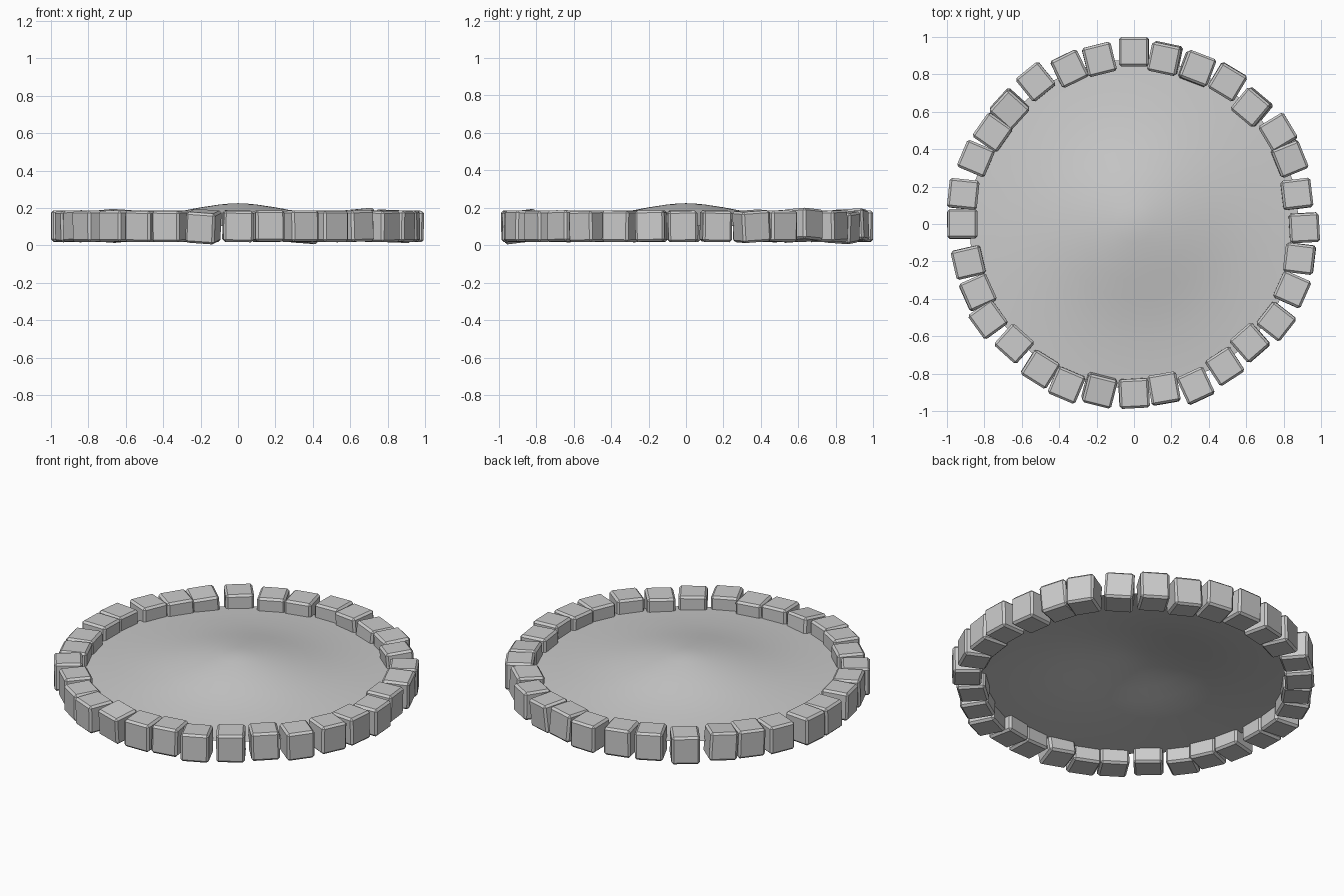
import bpy, bmesh, random
from math import radians, sin, cos, tau
from mathutils import Matrix, Euler

if "Cube" in bpy.data.objects:
    bpy.data.objects.remove(bpy.data.objects["Cube"])

random.seed(4)

# Ring stones: centre x, centre y, turn in degrees
STONES = [
    (0, .92, 0), (.165, .885, -12), (.335, .83, -21), (.5, .76, -31),
    (.63, .625, -40), (.77, .49, -59), (.83, .35, -68), (.87, .16, 7),
    (.91, -.02, 3), (.885, -.185, -7), (.845, -.35, -24), (.76, -.52, -38),
    (.62, -.635, -49), (.485, -.76, -57), (.33, -.865, -65), (.16, -.88, -80),
    (0, -.905, 3), (-.185, -.885, -14), (-.36, -.86, -23), (-.5, -.775, -32),
    (-.64, -.64, -42), (-.78, -.51, -54), (-.835, -.365, -66), (-.885, -.205, 13),
    (-.918, 0, 0), (-.913, .16, -6), (-.845, .35, -23), (-.755, .49, -35),
    (-.665, .615, -42), (-.525, .76, -51), (-.345, .83, -64), (-.185, .88, -76)]
# Stones that lean noticeably: index -> (tilt x, tilt y, lift)
LEAN = {1: (3, -3, .006), 2: (-4, 4, -.004), 4: (4, -4, .007), 17: (7, 4, -.002),
        6: (-2, 4, 0), 28: (4, 3, .002)}


def make_object(name, bm):
    mesh = bpy.data.meshes.new(name)
    bm.to_mesh(mesh)
    bm.free()
    obj = bpy.data.objects.new(name, mesh)
    bpy.context.collection.objects.link(obj)
    return obj


def stone(i, x, y, turn):
    tx, ty, lift = LEAN.get(i, (random.uniform(-1.5, 1.5), random.uniform(-1.5, 1.5), 0))
    bm = bmesh.new()
    bmesh.ops.create_cube(bm, size=1)
    bmesh.ops.scale(bm, vec=(.16, .157, .166), verts=bm.verts)
    bmesh.ops.bevel(bm, geom=bm.edges[:], offset=.012, segments=1, affect='EDGES')
    obj = make_object(f"ring_stone_{i + 1}", bm)
    rot = Matrix.Rotation(radians(turn), 4, 'Z') @ Euler((radians(tx), radians(ty), 0)).to_matrix().to_4x4()
    obj.matrix_world = Matrix.Translation((x, y, .102 + lift)) @ rot


for i, s in enumerate(STONES):
    stone(i, *s)

# Mounded bed inside the ring: an open, smooth sheet
PROFILE = [(.05, .223), (.1, .218), (.2, .203), (.3, .184), (.4, .163),
           (.5, .144), (.6, .129), (.75, .112), (.88, .103)]
N = 48
bm = bmesh.new()
top = bm.verts.new((0, 0, .225))
rings = [[bm.verts.new((r * cos(tau * k / N), r * sin(tau * k / N), z)) for k in range(N)]
         for r, z in PROFILE]
for k in range(N):
    n = (k + 1) % N
    bm.faces.new((top, rings[0][k], rings[0][n]))
    for a, b in zip(rings, rings[1:]):
        bm.faces.new((a[k], b[k], b[n], a[n]))
for f in bm.faces:
    f.smooth = True
make_object("mounded_bed", bm)
